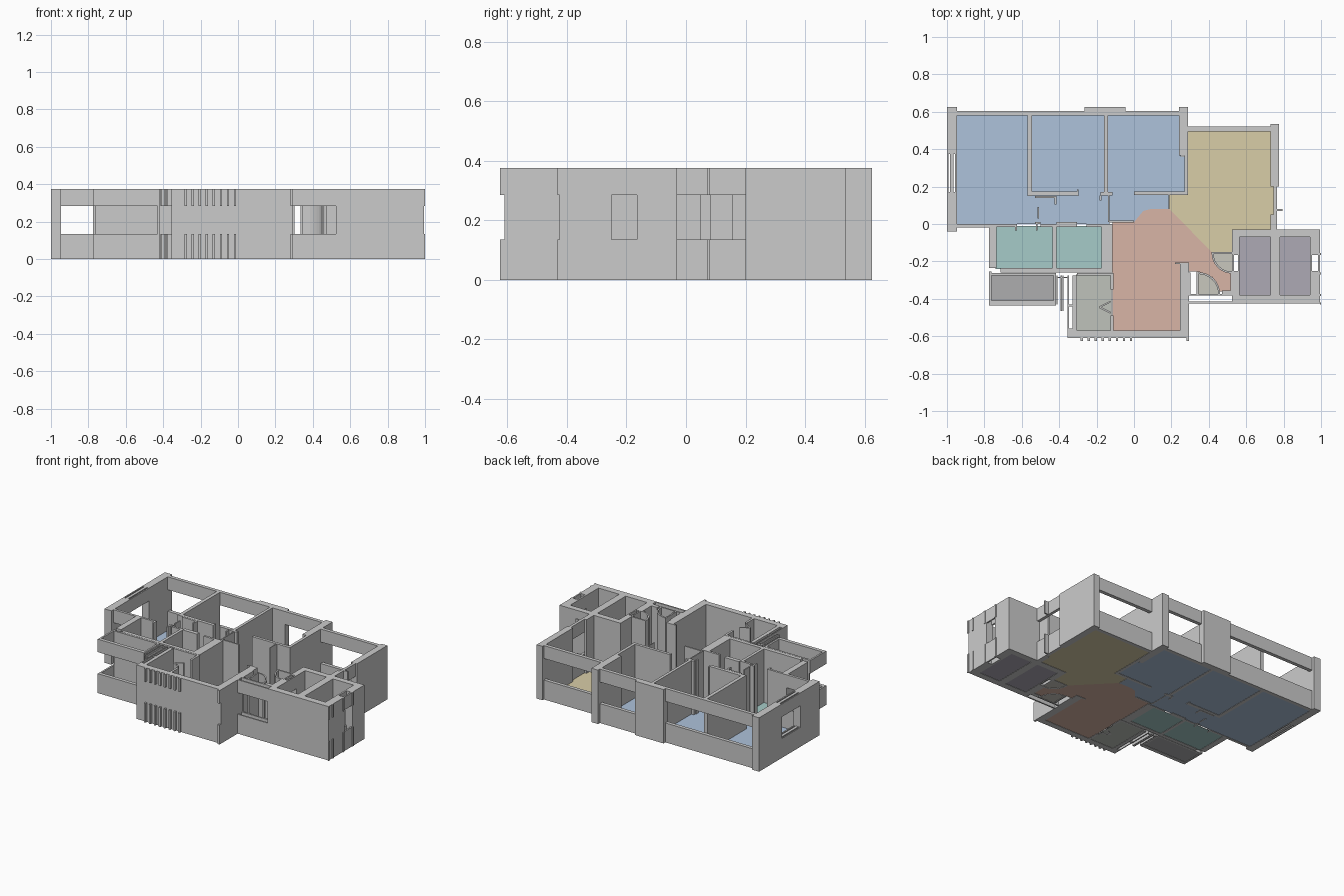
import bpy, bmesh
from math import sin, cos, radians

H, SILL, LINTEL = 0.375, 0.135, 0.285


def finish(name, bm, color=None):
    bmesh.ops.recalc_face_normals(bm, faces=bm.faces)
    me = bpy.data.meshes.new(name)
    bm.to_mesh(me)
    bm.free()
    ob = bpy.data.objects.new(name, me)
    bpy.context.collection.objects.link(ob)
    if color:
        mat = bpy.data.materials.new(name)
        mat.diffuse_color = (*color, 1)
        me.materials.append(mat)


def prism(bm, pts, z0, z1):
    lo = [bm.verts.new((x, y, z0)) for x, y in pts]
    hi = [bm.verts.new((x, y, z1)) for x, y in pts]
    bm.faces.new(lo[::-1])
    bm.faces.new(hi)
    n = len(pts)
    for i in range(n):
        j = (i + 1) % n
        bm.faces.new((lo[i], lo[j], hi[j], hi[i]))


def rect(x0, x1, y0, y1):
    return [(x0, y0), (x1, y0), (x1, y1), (x0, y1)]


def walls(name, plans, spans=((0, H),)):
    """Extrude plan rectangles (x0, x1, y0, y1) over each height span."""
    bm = bmesh.new()
    for p in plans:
        for z0, z1 in spans:
            prism(bm, rect(*p), z0, z1)
    finish(name, bm)


def floor(name, shapes, color, z=0.002):
    bm = bmesh.new()
    for pts in shapes:
        bm.faces.new([bm.verts.new((x, y, z)) for x, y in pts])
    bmesh.ops.triangulate(bm, faces=bm.faces)
    finish(name, bm, color)
    for p in bpy.data.meshes[name].polygons:
        if p.normal.z < 0:
            p.flip()


BAND = ((0, SILL), (LINTEL, H))

# Heavy piers and solid outside walls
walls("outer_walls", [
    (-1, -.947, .375, .625), (-1, -.947, -.04, .17),
    (-.265, -.045, .58, .625), (.24, .29, .365, .625),
    (.73, .775, .2, .535),
    (-.355, .295, -.61, -.57), (.245, .295, -.57, -.215),
    (-.33, -.305, -.57, -.275),
])

# Twin-cell block on the right
walls("shaft_walls", [
    (.525, .995, -.07, -.03), (.525, .995, -.425, -.38),
    (.525, .565, -.165, -.07), (.525, .565, -.38, -.25),
    (.73, .78, -.38, -.07),
    (.94, .995, -.165, -.07), (.94, .995, -.38, -.25),
])

# Sills and lintels around window openings
walls("window_bands", [
    (-.947, -.265, .58, .605), (-.045, .24, .58, .605),
    (.29, .73, .495, .52), (.745, .765, -.03, .2),
    (-1, -.992, .17, .375), (-.984, -.964, .17, .375), (-.956, -.947, .17, .375),
    (-.947, -.775, -.018, 0),
    (-.775, -.43, -.435, -.41), (-.775, -.763, -.41, -.255),
    (.295, .525, -.425, -.415), (.295, .525, -.383, -.373),
    (.525, .535, -.25, -.165), (.555, .565, -.25, -.165),
    (.94, .952, -.25, -.165), (.985, .995, -.25, -.165),
], BAND)

# Slatted screen beside the balcony
walls("screen_slats", [
    (-.415, -.408, -.43, -.275), (-.393, -.386, -.465, -.275),
    (-.383, -.376, -.465, -.275), (-.355, -.348, -.57, -.275),
    (-.408, -.355, -.29, -.283), (-.348, -.33, -.44, -.43),
    (-.348, -.33, -.57, -.56),
], BAND)

# Small projecting nubs on the front and right faces
nubs = [(-.285 + i * .0375, -.273 + i * .0375, -.625, -.61) for i in range(8)]
nubs += [(.28, .295, -.625, -.61)]
nubs += [(.995, 1, y - .006, y + .006) for y in (-.425, -.38, -.265, -.16)]
nubs += [(.765, .795, .07, .08)]
walls("facade_nubs", nubs, BAND)

# Bedroom and corridor partitions
walls("bedroom_partitions", [
    (-.57, -.545, .15, .58), (-.16, -.14, .17, .58),
    (-.545, -.305, .152, .175), (-.305, -.297, .15, .185),
    (-.18, -.115, .152, .17), (-.14, -.132, .01, .152),
    (0, .29, .155, .175), (.27, .29, .175, .365),
    (.185, .19, .08, .155), (-.132, 0, .008, .018),
    (-.53, -.415, .14, .15), (-.425, -.415, .105, .14),
    (-.53, -.50, 0, .012), (-.415, -.305, 0, .012),
    (-.515, -.507, .03, .09), (-.185, -.175, .125, .152),
    (-.635, -.625, -.035, 0), (-.525, -.515, -.035, 0),
])

# Bathroom, balcony and kitchen partitions
walls("service_partitions", [
    (-.775, -.735, -.235, 0), (-.735, -.63, -.015, 0),
    (-.5, -.305, -.015, 0), (-.255, -.115, -.015, 0),
    (-.435, -.415, -.235, -.015), (-.173, -.115, -.26, -.015),
    (-.715, -.173, -.26, -.235),
    (-.763, -.43, -.275, -.262), (-.43, -.418, -.435, -.262),
    (-.305, -.125, -.275, -.262),
    (-.125, -.11, -.35, -.262), (-.125, -.11, -.57, -.49),
])

# Entry partitions and door frames
walls("entry_partitions", [
    (.415, .525, -.16, -.15), (.515, .525, -.38, -.25),
    (.295, .302, -.373, -.26), (.335, .345, -.373, -.255),
    (.22, .295, -.215, -.205), (.73, .745, -.03, .05),
    (.47, .515, -.373, -.355),
])


def arc(cx, cy, r, a0, a1, n=8):
    return [(cx + r * cos(radians(a0 + (a1 - a0) * i / n)),
             cy + r * sin(radians(a0 + (a1 - a0) * i / n))) for i in range(n + 1)]


# Curved door swings and the folded kitchen door
bm = bmesh.new()
for c, r, a in (((.525, -.155), .11, (180, 270)), ((.345, -.373), .115, (0, 90))):
    o, i = arc(*c, r, *a), arc(*c, r - .01, *a)
    for k in range(len(o) - 1):
        prism(bm, [o[k], o[k + 1], i[k + 1], i[k]], 0, H)
prism(bm, [(-.125, -.42), (-.185, -.45), (-.185, -.44), (-.125, -.41)], 0, H)
prism(bm, [(-.125, -.48), (-.185, -.45), (-.185, -.44), (-.125, -.47)], 0, H)
finish("door_swings", bm)

# Coloured room floors
floor("bedroom_floor", [[
    (-.95, .59), (.25, .59), (.25, .36), (.28, .36), (.28, .165), (.19, .165), (.19, .08),
    (.09, .08), (.05, .07), (0, .01), (-.13, .01), (-.13, 0), (-.95, 0)]],
    (.42, .54, .71))
floor("living_floor", [[
    (.29, .5), (.735, .5), (.735, .2), (.75, .2), (.75, -.035), (.53, -.035), (.53, -.15),
    (.415, -.15), (.19, .08), (.19, .16), (.29, .16)]], (.69, .61, .39))
floor("dining_floor", [[
    (-.115, .01), (0, .01), (.05, .07), (.09, .08), (.19, .08), (.415, -.15), (.43, -.21),
    (.47, -.25), (.525, -.265), (.525, -.36), (.46, -.36), (.42, -.285), (.345, -.255),
    (.295, -.255), (.295, -.21), (.25, -.21), (.25, -.575), (-.115, -.575)]],
    (.69, .46, .38))
floor("bathroom_floor", [rect(-.74, -.43, -.24, -.01), rect(-.42, -.17, -.24, -.01)],
      (.38, .60, .58))
floor("balcony_floor", [rect(-.77, -.43, -.415, -.27)], (.42, .42, .43))
floor("kitchen_floor", [rect(-.31, -.12, -.575, -.27)], (.52, .54, .50))
floor("shaft_floor", [rect(.56, .735, -.385, -.065), rect(.775, .945, -.385, -.065)],
      (.42, .40, .46))
floor("entry_floor", [[(.525, -.155)] + arc(.525, -.155, .105, 180, 270),
                      [(.345, -.373)] + arc(.345, -.373, .11, 0, 90)], (.58, .57, .51))
